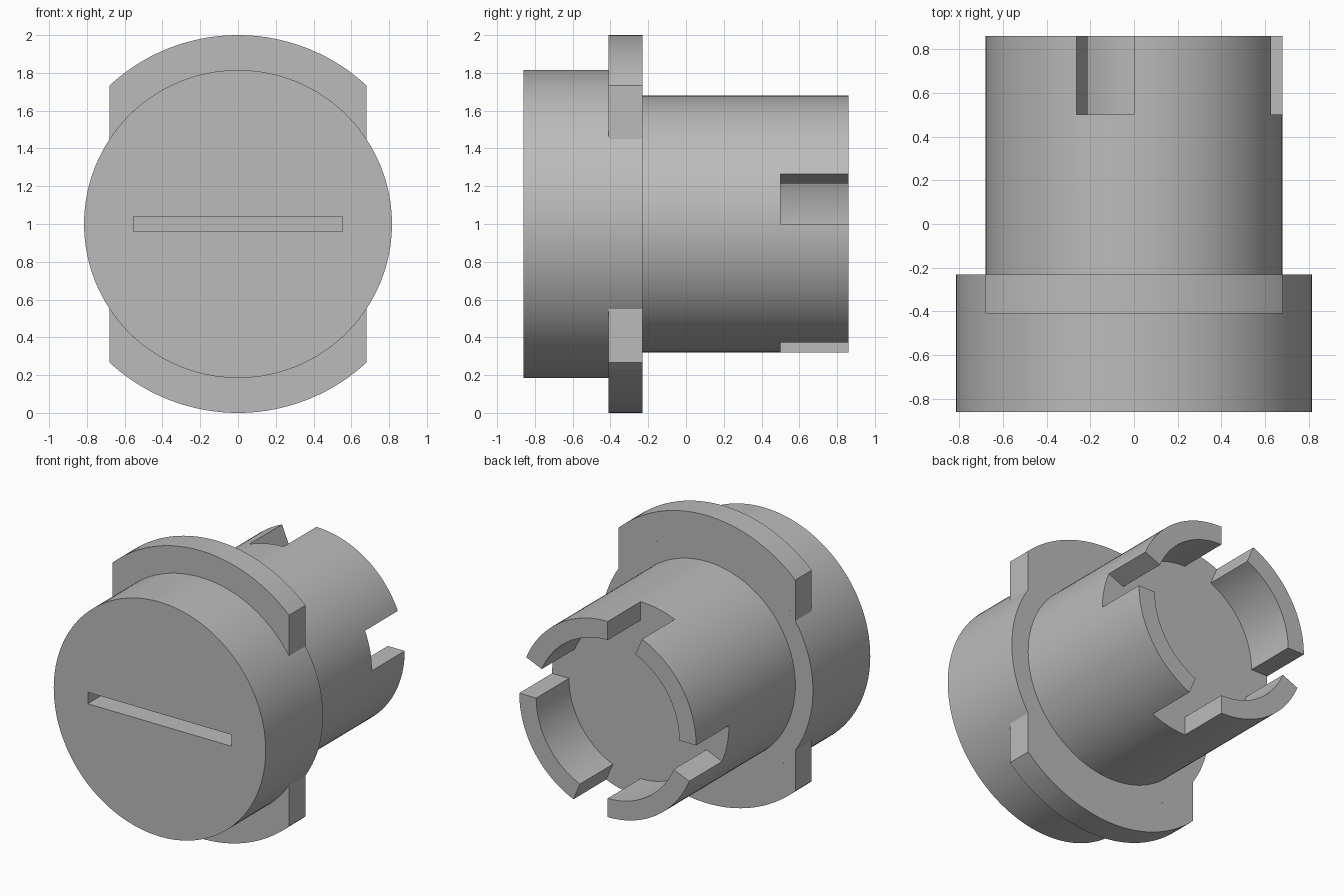
import bpy
import bmesh
from math import cos, sin, acos, radians, degrees

cube = bpy.data.objects.get("Cube")
if cube:
    bpy.data.objects.remove(cube, do_unlink=True)

AXIS_Z = 1.0
HEAD_R, LUG_R, SHANK_R, BORE_R = 0.815, 1.0, 0.68, 0.55
FRONT, LUG_FRONT, SHOULDER, BORE_FLOOR, BACK = -0.86, -0.41, -0.23, 0.5, 0.86
SLOT_ANGLE = 22.8

grey = bpy.data.materials.new("plain_grey")
grey.use_nodes = True
colour = (0.5, 0.5, 0.5, 1)
grey.diffuse_color = colour
grey.node_tree.nodes["Principled BSDF"].inputs["Base Color"].default_value = colour


def arc(r, start, end, steps):
    """Points (x, z) on an arc about the axis, angles in degrees."""
    angles = [radians(start + (end - start) * i / steps) for i in range(steps + 1)]
    return [(r * cos(a), r * sin(a)) for a in angles]


def circle(r):
    return arc(r, 0, 360, 128)[:-1]


def prism(name, outline, y0, y1):
    """Extrude an outline along the y axis."""
    bm = bmesh.new()
    face = bm.faces.new([bm.verts.new((x, y0, AXIS_Z + z)) for x, z in outline])
    new = bmesh.ops.extrude_face_region(bm, geom=[face])["geom"]
    verts = [g for g in new if isinstance(g, bmesh.types.BMVert)]
    bmesh.ops.translate(bm, verts=verts, vec=(0, y1 - y0, 0))
    bmesh.ops.recalc_face_normals(bm, faces=bm.faces)
    mesh = bpy.data.meshes.new(name)
    bm.to_mesh(mesh)
    bm.free()
    mesh.materials.append(grey)
    obj = bpy.data.objects.new(name, mesh)
    bpy.context.collection.objects.link(obj)
    return obj


def activate(obj):
    bpy.ops.object.select_all(action="DESELECT")
    obj.select_set(True)
    bpy.context.view_layer.objects.active = obj


def cut(obj, cutter):
    """Subtract the cutter and discard it."""
    cutter.hide_render = True
    mod = obj.modifiers.new("cut", "BOOLEAN")
    mod.operation = "DIFFERENCE"
    mod.solver = "EXACT"
    mod.object = cutter
    activate(obj)
    bpy.ops.object.modifier_apply(modifier=mod.name)
    bpy.data.objects.remove(cutter, do_unlink=True)


# Round head with a narrow driver slot in its front
head = prism("head", circle(HEAD_R), FRONT, SHOULDER)
w, h = 0.553, 0.04
cut(head, prism("driver_slot", [(-w, -h), (w, -h), (w, h), (-w, h)], FRONT - 0.1, FRONT + 0.2))

# Upper and lower lugs, cut flat in line with the shank
outer = degrees(acos(SHANK_R / LUG_R))
inner = degrees(acos(SHANK_R / HEAD_R))
lugs = []
for name, turn in (("upper_lug", 0), ("lower_lug", 180)):
    outline = arc(LUG_R, turn + outer, turn + 180 - outer, 40)
    outline += arc(HEAD_R, turn + 180 - inner, turn + inner, 40)
    lugs.append(prism(name, outline, LUG_FRONT, SHOULDER))

# Shank with a bore and four slots, leaving four fingers at the back
shank = prism("shank", circle(SHANK_R), SHOULDER - 0.03, BACK)
outline = []
for turn in (0, 90, 180, 270):
    outline += arc(SHANK_R * 1.2, turn, turn + SLOT_ANGLE, 8)
    outline += arc(BORE_R, turn + SLOT_ANGLE, turn + 90, 24)
cut(shank, prism("bore_and_slots", outline, BORE_FLOOR, BACK + 0.1))

# Smooth curved walls, sharp rims
for obj in [head, shank] + lugs:
    activate(obj)
    bpy.ops.object.shade_smooth_by_angle(angle=radians(30))
